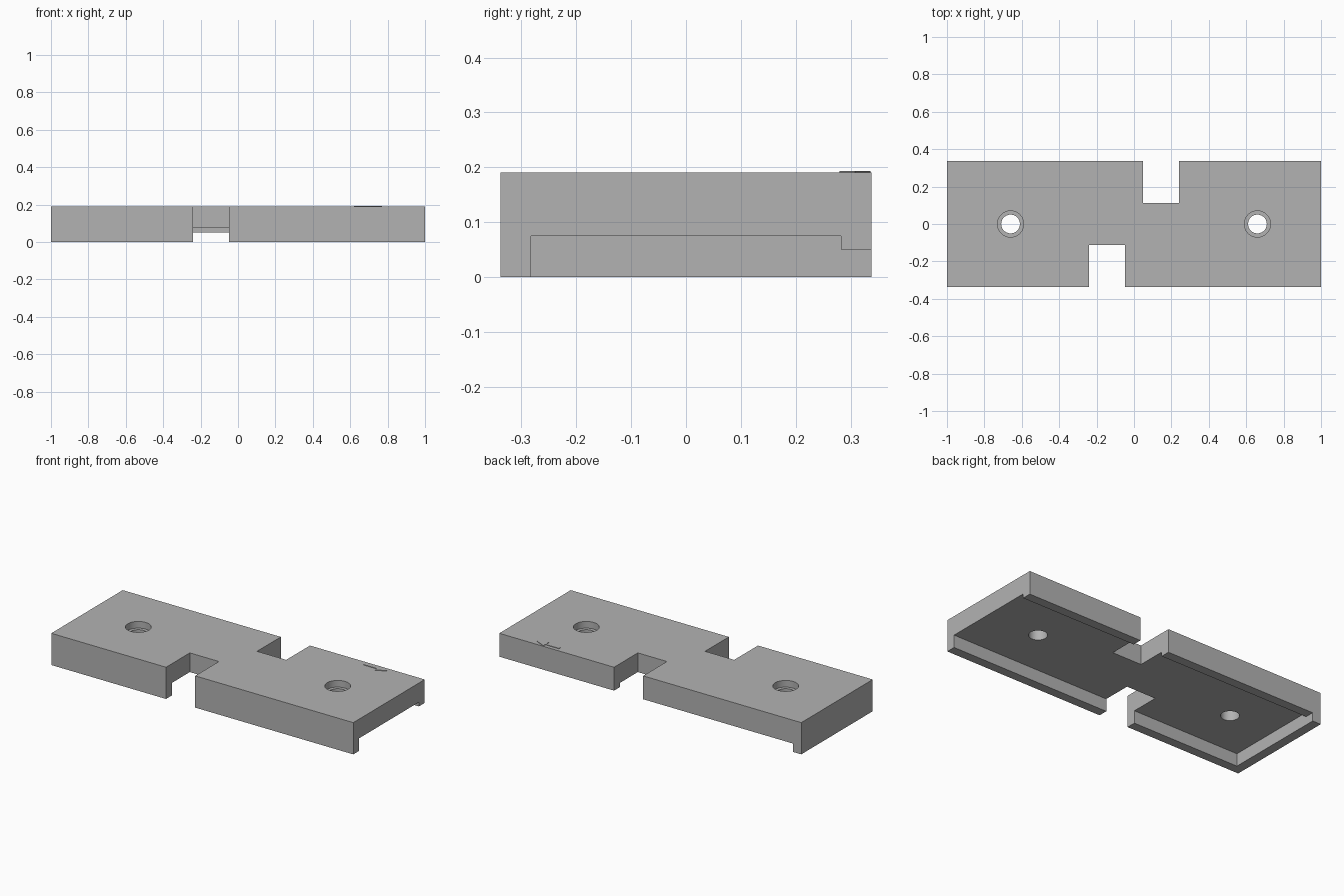
import bpy, bmesh
from mathutils import Matrix, Vector

if "Cube" in bpy.data.objects:
    bpy.data.objects.remove(bpy.data.objects["Cube"], do_unlink=True)

HALF_Y, TOP = 0.338, 0.19
WALL, ROOF, LIP = 0.055, 0.075, 0.05
NOTCH_Y = 0.113

grey = bpy.data.materials.new("plain grey")
grey.use_nodes = True
COLOUR = (0.45, 0.45, 0.45, 1)
grey.diffuse_color = COLOUR
grey.node_tree.nodes["Principled BSDF"].inputs["Base Color"].default_value = COLOUR


def make_object(name, bm):
    mesh = bpy.data.meshes.new(name)
    bmesh.ops.recalc_face_normals(bm, faces=bm.faces)
    bm.to_mesh(mesh)
    bm.free()
    mesh.materials.append(grey)
    obj = bpy.data.objects.new(name, mesh)
    bpy.context.collection.objects.link(obj)
    return obj


def extrude_outline(name, points, z0, z1):
    bm = bmesh.new()
    face = bm.faces.new([bm.verts.new((x, y, z0)) for x, y in points])
    side = bmesh.ops.extrude_face_region(bm, geom=[face])["geom"]
    verts = [v for v in side if isinstance(v, bmesh.types.BMVert)]
    bmesh.ops.translate(bm, verts=verts, vec=(0, 0, z1 - z0))
    return make_object(name, bm)


def box(name, x0, x1, y0, y1, z0, z1):
    return extrude_outline(name, [(x0, y0), (x1, y0), (x1, y1), (x0, y1)], z0, z1)


def cylinder(name, x, radius, z0, z1):
    bm = bmesh.new()
    bmesh.ops.create_cone(bm, cap_ends=True, segments=48, radius1=radius, radius2=radius,
                          depth=z1 - z0,
                          matrix=Matrix.Translation(Vector((x, 0, (z0 + z1) / 2))))
    return make_object(name, bm)


def activate(obj):
    bpy.ops.object.select_all(action='DESELECT')
    obj.select_set(True)
    bpy.context.view_layer.objects.active = obj


def cut(target, cutter):
    cutter.hide_render = True
    mod = target.modifiers.new("cut", 'BOOLEAN')
    mod.operation, mod.solver, mod.object = 'DIFFERENCE', 'EXACT', cutter
    activate(target)
    bpy.ops.object.modifier_apply(modifier=mod.name)
    bpy.data.objects.remove(cutter, do_unlink=True)


# Body: rectangle with one notch in each long side, offset from each other
half = [(-1, -HALF_Y), (-0.24, -HALF_Y), (-0.24, -NOTCH_Y),
        (-0.047, -NOTCH_Y), (-0.047, -HALF_Y), (1, -HALF_Y)]
body = extrude_outline("mounting_plate", half + [(-x, -y) for x, y in half], 0, TOP)

# Underside recess, open at the left end, with a shallow lip along the back
inner_x = -1 + WALL
cut(body, box("recess_cutter", inner_x, 1.2, -HALF_Y + WALL, HALF_Y - WALL, -0.1, ROOF))
cut(body, box("lip_cutter", inner_x, 1.2, HALF_Y - WALL - 0.02, 0.6, -0.1, LIP))

# Counterbored screw holes
for x in (-0.66, 0.66):
    cut(body, cylinder("bore_cutter", x, 0.07, TOP - 0.04, 0.3))
    cut(body, cylinder("hole_cutter", x, 0.05, -0.1, 0.3))

activate(body)
bpy.ops.object.shade_smooth_by_angle()

# Raised direction arrow on the top, near the back edge
y = 0.308
upper = [(0.62, 0.008), (0.71, 0.008), (0.71, 0.028)]
lower = [(px, -py) for px, py in reversed(upper)]
extrude_outline("direction_arrow",
                [(px, y + py) for px, py in upper + [(0.77, 0)] + lower],
                TOP - 0.002, TOP + 0.003)
